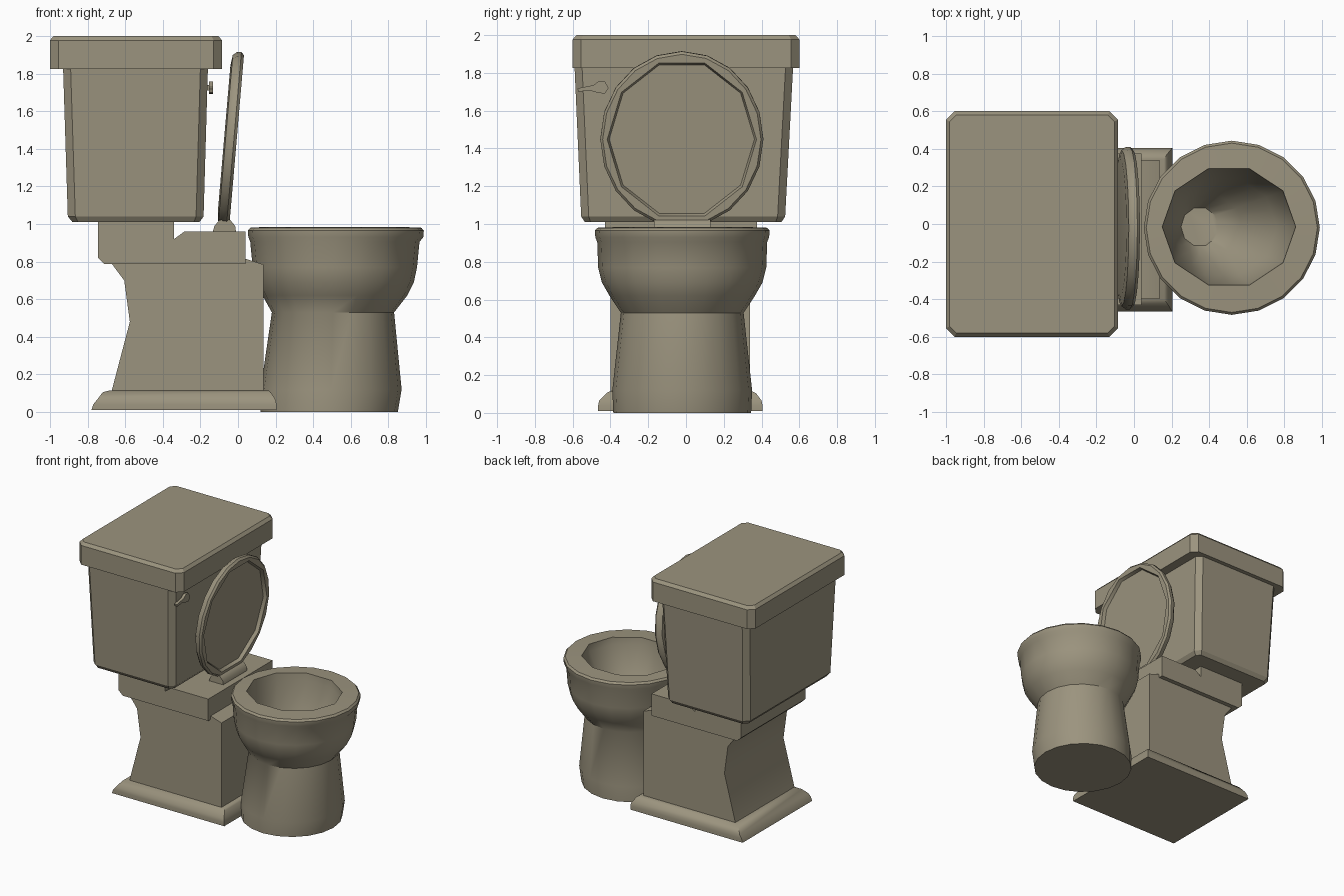
import bpy, bmesh, math

mat = bpy.data.materials.new("warm grey ceramic")
mat.diffuse_color = (0.33, 0.295, 0.21, 1)


def loft(name, rings, smooth=None):
    """Skin a list of equal-length point rings and cap both ends."""
    bm = bmesh.new()
    rows = [[bm.verts.new(p) for p in r] for r in rings]
    n = len(rows[0])
    for a, b in zip(rows, rows[1:]):
        for i in range(n):
            j = (i + 1) % n
            bm.faces.new((a[i], a[j], b[j], b[i]))
    bm.faces.new(rows[0][::-1])
    bm.faces.new(rows[-1])
    bmesh.ops.recalc_face_normals(bm, faces=bm.faces)
    me = bpy.data.meshes.new(name)
    bm.to_mesh(me)
    bm.free()
    me.materials.append(mat)
    ob = bpy.data.objects.new(name, me)
    bpy.context.collection.objects.link(ob)
    if smooth:
        bpy.ops.object.select_all(action='DESELECT')
        ob.select_set(True)
        bpy.context.view_layer.objects.active = ob
        bpy.ops.object.shade_smooth_by_angle(angle=math.radians(smooth))
    return ob


def rect(x0, x1, y0, y1, z, c=0.0):
    """Rectangle ring, with corners cut by c."""
    if not c:
        return [(x0, y0, z), (x1, y0, z), (x1, y1, z), (x0, y1, z)]
    return [(x0 + c, y0, z), (x1 - c, y0, z), (x1, y0 + c, z), (x1, y1 - c, z),
            (x1 - c, y1, z), (x0 + c, y1, z), (x0, y1 - c, z), (x0, y0 + c, z)]


def oval(cx, cy, rx, ry, z, facet=False):
    """20-point oval ring; facet pulls every other point in to make 10 sides."""
    pts = []
    for i in range(20):
        a = math.tau * i / 20
        k = math.cos(math.pi / 10) if facet and i % 2 else 1
        pts.append((cx + rx * k * math.cos(a), cy + ry * k * math.sin(a), z))
    return pts


def prism(name, profile, y0, y1, smooth=None):
    """Extrude an x-z profile along y."""
    return loft(name, [[(x, y, z) for x, z in profile] for y in (y0, y1)], smooth)


# tank and its lid
loft("tank", [
    rect(-0.88, -0.205, -0.535, 0.505, 1.01, 0.03),
    rect(-0.905, -0.183, -0.555, 0.525, 1.04, 0.04),
    rect(-0.93, -0.16, -0.59, 0.567, 1.83, 0.04)])
loft("tank_lid", [
    rect(-1.0, -0.085, -0.6, 0.6, 1.825, 0.045),
    rect(-1.0, -0.085, -0.6, 0.6, 1.977, 0.045),
    rect(-0.98, -0.105, -0.58, 0.58, 2.0, 0.035)])

# flush handle on the tank face
lever = [(-0.41, 1.72), (-0.43, 1.755), (-0.46, 1.758), (-0.49, 1.735), (-0.575, 1.718),
         (-0.57, 1.70), (-0.51, 1.708), (-0.47, 1.695), (-0.43, 1.69)]
loft("flush_handle", [[(x, y, z) for y, z in lever] for x in (-0.155, -0.132)])
loft("handle_stem", [rect(-0.18, -0.15, -0.46, -0.43, z) for z in (1.71, 1.74)])

# shelf under the tank
prism("shelf", [(-0.745, 1.015), (-0.745, 0.82), (-0.71, 0.787), (0.04, 0.787),
                (0.04, 0.96), (-0.285, 0.96), (-0.34, 0.92), (-0.34, 1.015)], -0.43, 0.375)

# pedestal with curved back
prism("pedestal", [(-0.675, 0.10), (0.135, 0.10), (0.135, 0.785), (0.04, 0.815),
                   (-0.64, 0.815), (-0.67, 0.787), (-0.605, 0.70), (-0.575, 0.48)],
      -0.40, 0.34, 40)

# moulded foot
loft("foot", [
    rect(-0.78, 0.205, -0.465, 0.405, 0.01),
    rect(-0.77, 0.205, -0.465, 0.405, 0.04),
    rect(-0.75, 0.20, -0.46, 0.40, 0.065),
    rect(-0.72, 0.175, -0.42, 0.37, 0.105),
    rect(-0.68, 0.16, -0.40, 0.345, 0.116)], 40)

# bowl: outer column, belly, rim, then down the inside to the drain
loft("bowl", [
    oval(0.485, -0.02, 0.365, 0.365, 0.0),
    oval(0.495, -0.02, 0.375, 0.37, 0.12),
    oval(0.505, -0.02, 0.325, 0.325, 0.53),
    oval(0.515, -0.02, 0.385, 0.385, 0.62),
    oval(0.515, -0.02, 0.42, 0.425, 0.69),
    oval(0.515, -0.02, 0.437, 0.445, 0.77),
    oval(0.515, -0.02, 0.45, 0.45, 0.905),
    oval(0.52, -0.02, 0.465, 0.46, 0.93),
    oval(0.52, -0.02, 0.468, 0.463, 0.965),
    oval(0.52, -0.02, 0.455, 0.45, 0.98),
    oval(0.505, -0.015, 0.355, 0.325, 0.985, True),
    oval(0.505, -0.015, 0.35, 0.32, 0.93, True),
    oval(0.47, -0.015, 0.29, 0.27, 0.72, True),
    oval(0.40, -0.015, 0.18, 0.17, 0.52, True),
    oval(0.35, -0.015, 0.10, 0.105, 0.42, True)], 40)


# raised seat lid, leaning back, with a faceted recess on its inner side
def lid_ring(s, d, facet=False):
    return [(-0.04 + 0.086 * v + d, y, 1.45 + v - 0.086 * d)
            for y, v, _ in oval(-0.022, 0, 0.432 * s, 0.465 * s, 0, facet)]


loft("seat_lid", [
    lid_ring(0.84, -0.034), lid_ring(0.96, -0.026), lid_ring(1.0, -0.004),
    lid_ring(1.0, 0.018), lid_ring(0.97, 0.033), lid_ring(0.915, 0.033, True),
    lid_ring(0.89, 0.008, True)], 40)

# hinge block behind the bowl
prism("hinge", [(-0.135, 0.955), (-0.01, 0.955), (-0.015, 0.99), (-0.04, 1.02),
                (-0.065, 1.03), (-0.10, 1.02), (-0.125, 0.99)], -0.17, 0.13, 40)
